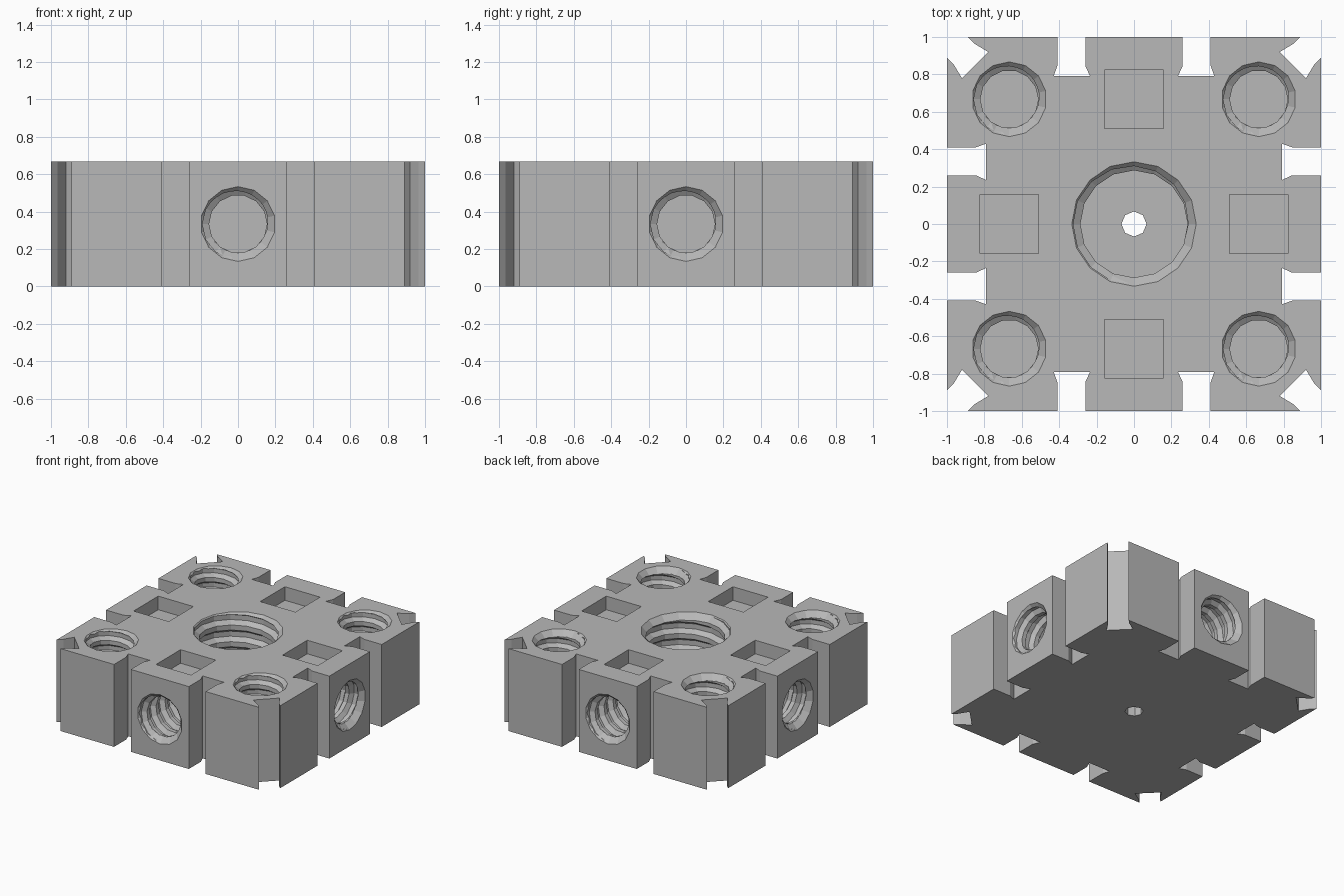
import bpy
import bmesh
from math import cos, sin, pi
from mathutils import Matrix, Vector

cube = bpy.data.objects.get("Cube")
if cube:
    bpy.data.objects.remove(cube)

HEIGHT = 0.667
GRID = 0.667

grey = bpy.data.materials.new("plain grey")
grey.use_nodes = True
colour = (0.48, 0.48, 0.48, 1)
grey.diffuse_color = colour
grey.node_tree.nodes["Principled BSDF"].inputs["Base Color"].default_value = colour


def make_object(name, bm):
    bmesh.ops.recalc_face_normals(bm, faces=bm.faces)
    mesh = bpy.data.meshes.new(name)
    bm.to_mesh(mesh)
    bm.free()
    mesh.materials.append(grey)
    obj = bpy.data.objects.new(name, mesh)
    bpy.context.collection.objects.link(obj)
    return obj


def slotted_plate():
    # half of one side: straight dovetail slot, then the diagonal corner slot
    half = [(0.26, 1), (0.26, 0.845), (0.235, 0.79), (0.43, 0.79), (0.41, 0.845),
            (0.41, 1), (0.89, 1), (0.855, 0.965), (0.78, 0.92)]
    side = [(-x, y) for x, y in reversed(half)] + half
    bm = bmesh.new()
    verts = []
    for turn in range(4):
        verts += [bm.verts.new((x, y, 0)) for x, y in side]
        side = [(y, -x) for x, y in side]
    face = bm.faces.new(verts)
    top = bmesh.ops.extrude_face_region(bm, geom=[face])["geom"]
    moved = [v for v in top if isinstance(v, bmesh.types.BMVert)]
    bmesh.ops.translate(bm, verts=moved, vec=(0, 0, HEIGHT))
    return make_object("connector_plate", bm)


def thread_cutter(minor, major, pitch, depth, sides):
    """Helical screw shape going down from the origin."""
    steps = [(0, minor), (0.3, minor), (0.5, major), (0.8, major)]
    rows = []
    for k in range(-2, int(depth / pitch) + 3):
        rows += [(-(k + f) * pitch, r) for f, r in steps]
    bm = bmesh.new()
    grid = []
    for z, r in rows:
        grid.append([bm.verts.new((r * cos(2 * pi * i / sides), r * sin(2 * pi * i / sides),
                                   z + pitch * i / sides)) for i in range(sides + 1)])
    for low, high in zip(grid, grid[1:]):
        for i in range(sides):
            bm.faces.new((low[i], low[i + 1], high[i + 1], high[i]))
    bmesh.ops.remove_doubles(bm, verts=bm.verts, dist=1e-5)
    # trim square at both ends and cap
    for z, direction in ((0.02, 1), (-depth, -1)):
        cut = bmesh.ops.bisect_plane(
            bm, geom=bm.verts[:] + bm.edges[:] + bm.faces[:], plane_co=(0, 0, z),
            plane_no=(0, 0, direction), clear_outer=True)["geom_cut"]
        rim = [e for e in cut if isinstance(e, bmesh.types.BMEdge)]
        bmesh.ops.holes_fill(bm, edges=rim, sides=0)
    return make_object("thread_cutter", bm)


def cone_cutter(r_low, r_high, low, high, sides):
    bm = bmesh.new()
    bmesh.ops.create_cone(bm, cap_ends=True, segments=sides, radius1=r_low, radius2=r_high,
                          depth=high - low, matrix=Matrix.Translation((0, 0, (low + high) / 2)))
    return make_object("cone_cutter", bm)


def box_cutter(size, depth):
    bm = bmesh.new()
    bmesh.ops.create_cube(bm, size=1, matrix=Matrix.Diagonal((size, size, depth * 2, 1)))
    return make_object("pocket_cutter", bm)


def cut(target, cutter, matrix):
    cutter.matrix_world = matrix
    cutter.hide_render = True
    mod = target.modifiers.new("cut", 'BOOLEAN')
    mod.operation = 'DIFFERENCE'
    mod.solver = 'EXACT'
    mod.object = cutter
    bpy.context.view_layer.objects.active = target
    bpy.ops.object.modifier_apply(modifier=mod.name)
    bpy.data.objects.remove(cutter)


def threaded_hole(target, matrix, minor, major, rim, pitch, depth, sides):
    cut(target, thread_cutter(minor, major, pitch, depth, sides), matrix)
    lead = rim - minor
    cut(target, cone_cutter(minor, rim + lead, -lead, lead, sides), matrix)


plate = slotted_plate()

# large central threaded hole with a small through hole
top_centre = Matrix.Translation((0, 0, HEIGHT))
threaded_hole(plate, top_centre, 0.287, 0.325, 0.333, 0.135, 0.58, 16)
cut(plate, cone_cutter(0.067, 0.067, -1, 0.1, 8), top_centre)

# corner threaded holes
for x in (-GRID, GRID):
    for y in (-GRID, GRID):
        threaded_hole(plate, Matrix.Translation((x, y, HEIGHT)),
                      0.155, 0.19, 0.2, 0.115, 0.58, 14)

# side threaded holes and square pockets above them
for turn in range(4):
    spin = Matrix.Rotation(turn * pi / 2, 4, 'Z')
    face = spin @ Matrix.Translation((0, -1, HEIGHT / 2)) @ Matrix.Rotation(pi / 2, 4, 'X')
    threaded_hole(plate, face, 0.155, 0.19, 0.2, 0.115, 0.5, 14)
    cut(plate, box_cutter(0.315, 0.11), spin @ Matrix.Translation(Vector((0, -GRID, HEIGHT))))
